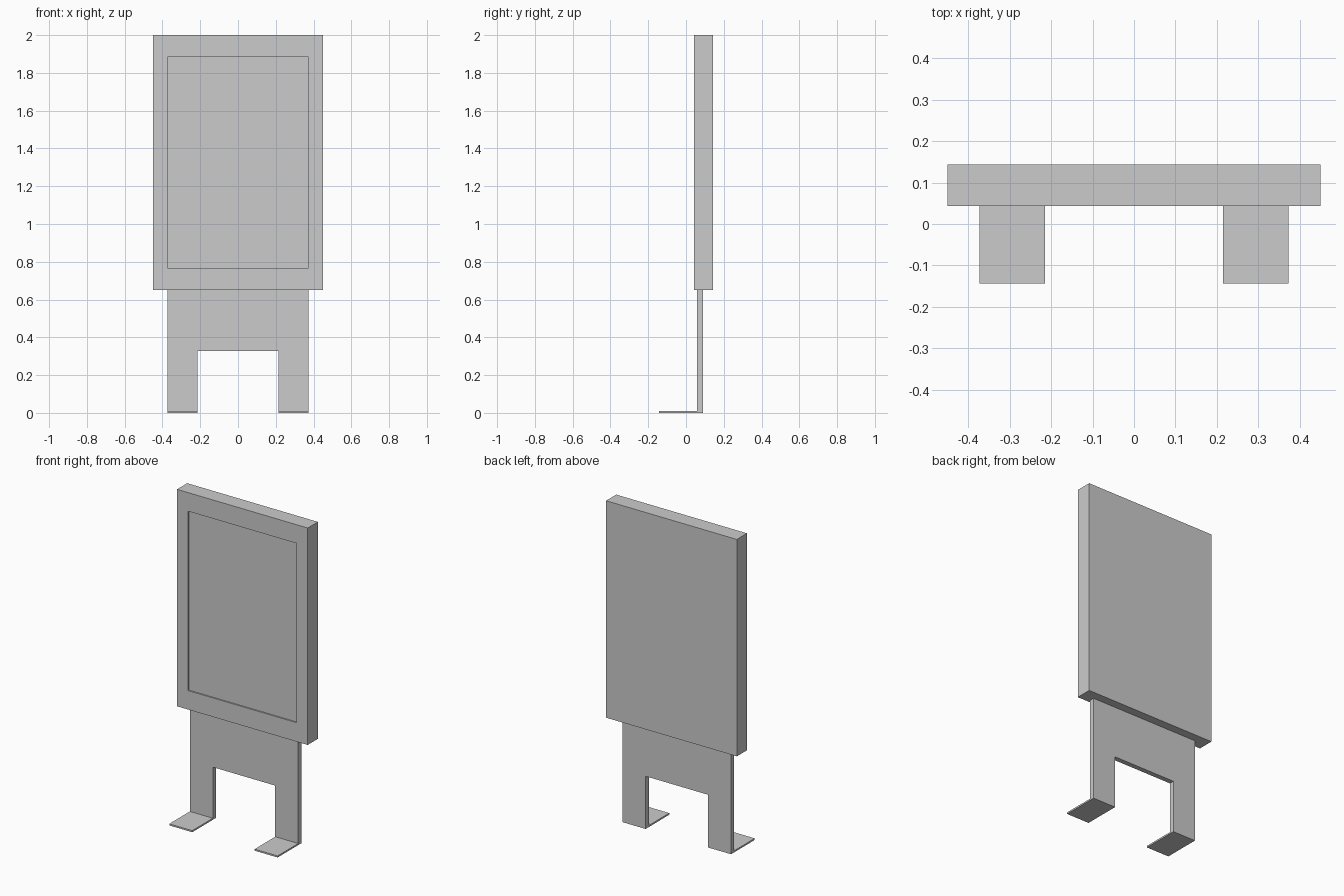
import bpy, bmesh
from mathutils import Vector

if "Cube" in bpy.data.objects:
    bpy.data.objects.remove(bpy.data.objects["Cube"])


def finish(name, bm):
    bmesh.ops.recalc_face_normals(bm, faces=bm.faces[:])
    mesh = bpy.data.meshes.new(name)
    bm.to_mesh(mesh)
    bm.free()
    obj = bpy.data.objects.new(name, mesh)
    bpy.context.collection.objects.link(obj)
    return obj


def box(x0, x1, y0, y1, z0, z1):
    bm = bmesh.new()
    bmesh.ops.create_cube(bm, size=1)
    for v in bm.verts:
        v.co = Vector(((x0, x1)[v.co.x > 0], (y0, y1)[v.co.y > 0], (z0, z1)[v.co.z > 0]))
    bm.normal_update()
    return bm


# Display panel with a shallow recessed screen on the front
FRONT, BACK = 0.043, 0.143
bm = box(-0.45, 0.45, FRONT, BACK, 0.65, 2.0)
screen = min(bm.faces, key=lambda f: f.calc_center_median().y)
bmesh.ops.inset_region(bm, faces=[screen], thickness=0.05)
rim = list(screen.verts)
for v in rim:
    v.co = Vector((0.374 if v.co.x > 0 else -0.374, FRONT, 1.884 if v.co.z > 1.3 else 0.768))
wall = bmesh.ops.extrude_discrete_faces(bm, faces=[screen])
for v in wall["faces"][0].verts:
    v.co.y += 0.008
finish("display_panel", bm)

# Stand plate: an upside-down U profile extruded in depth
half = [(0.215, 0), (0.373, 0), (0.373, 0.65)]
profile = half + [(-x, z) for x, z in reversed(half)] + [(-0.215, 0.328), (0.215, 0.328)]
bm = bmesh.new()
face = bm.faces.new([bm.verts.new((x, 0.059, z)) for x, z in profile])
ext = bmesh.ops.extrude_face_region(bm, geom=[face], use_keep_orig=True)
bmesh.ops.translate(bm, vec=(0, 0.031, 0),
                    verts=[g for g in ext["geom"] if isinstance(g, bmesh.types.BMVert)])
finish("stand_plate", bm)

# Flat feet reaching forward from each leg
for side, s in (("left", -1), ("right", 1)):
    x0, x1 = sorted((s * 0.215, s * 0.373))
    finish(side + "_foot", box(x0, x1, -0.143, 0.059, 0, 0.01))
